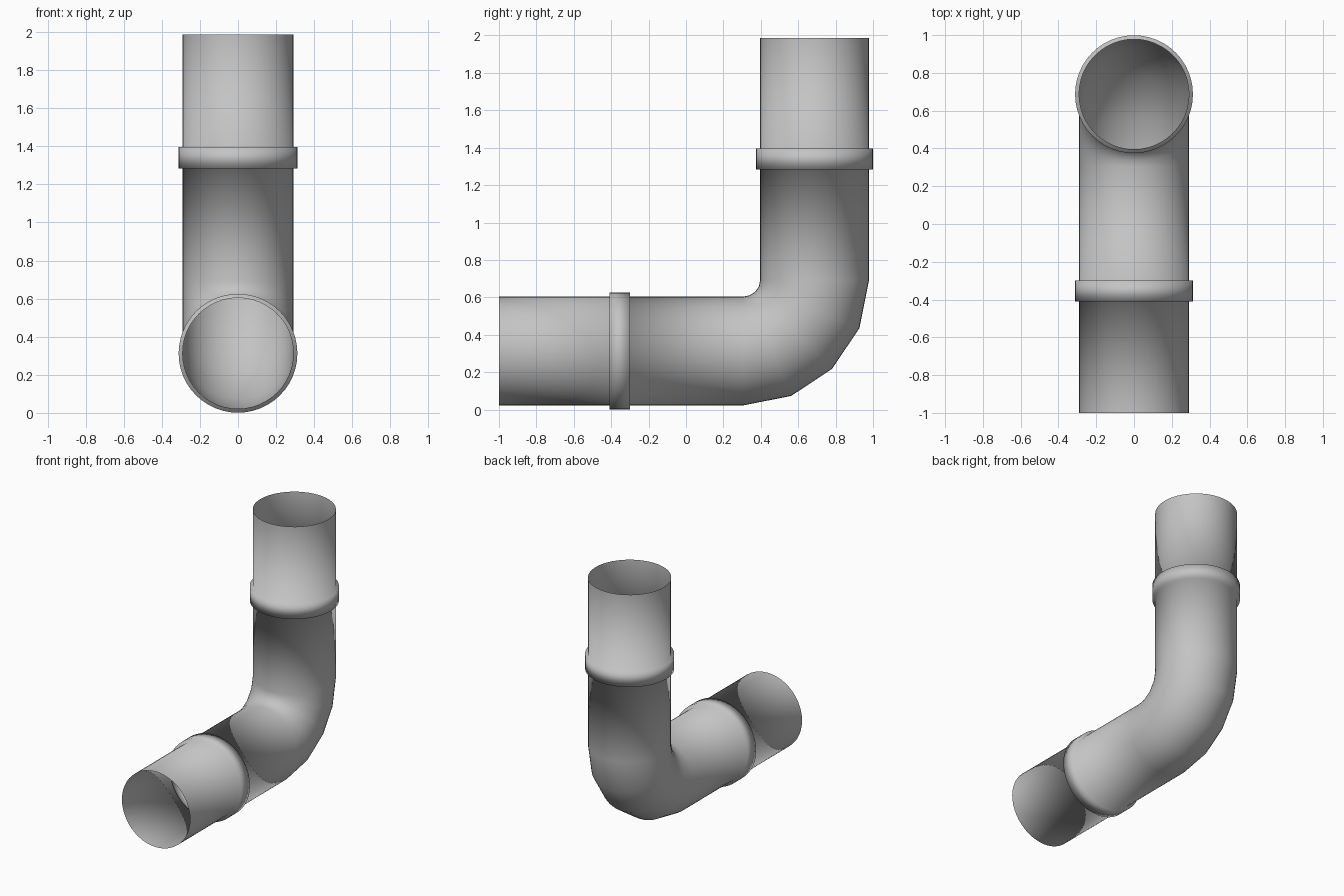
import bpy
import bmesh
from math import sin, cos, pi
from mathutils import Vector

old = bpy.data.objects.get("Cube")
if old:
    bpy.data.objects.remove(old, do_unlink=True)

SIDES = 48
PIPE_R, COLLAR_R = 0.291, 0.312
AXIS_Z, AXIS_Y = 0.313, 0.687      # centre lines of the two straight runs
BEND_Y, BEND_Z = 0.305, 0.69       # centre of the elbow
BEND_STEPS = 4

grey = bpy.data.materials.new("pipe grey")
grey.use_nodes = True
colour = (0.55, 0.55, 0.55, 1)
grey.diffuse_color = colour
grey.node_tree.nodes["Principled BSDF"].inputs["Base Color"].default_value = colour


def collar(start, end):
    """Stations of a raised collar: position along the run and radius."""
    return [(start, PIPE_R), (start, COLLAR_R), (end, COLLAR_R), (end, PIPE_R)]


# Stations along the pipe: y, z, turn angle, radius
stations = [(y, AXIS_Z, 0, r) for y, r in [(-1, PIPE_R)] + collar(-0.41, -0.30)]
for i in range(BEND_STEPS + 1):
    a = i / BEND_STEPS * pi / 2
    stations.append((BEND_Y + (AXIS_Y - BEND_Y) * sin(a),
                     BEND_Z - (BEND_Z - AXIS_Z) * cos(a), a, PIPE_R))
stations += [(AXIS_Y, z, pi / 2, r) for z, r in collar(1.283, 1.396) + [(1.986, PIPE_R)]]

# Open-ended skin joining one ring per station
bm = bmesh.new()
rings = []
for y, z, a, r in stations:
    up = Vector((0, -sin(a), cos(a)))
    side = Vector((1, 0, 0))
    centre = Vector((0, y, z))
    turns = [2 * pi * k / SIDES for k in range(SIDES)]
    rings.append([bm.verts.new(centre + side * r * cos(t) + up * r * sin(t)) for t in turns])
for lower, upper in zip(rings, rings[1:]):
    for k in range(SIDES):
        n = (k + 1) % SIDES
        face = bm.faces.new((lower[k], upper[k], upper[n], lower[n]))
        face.smooth = True
bm.normal_update()
# Make sure the skin faces outwards
first = bm.faces[:][0]
middle = first.calc_center_median()
if first.normal.dot(middle - Vector((0, middle.y, AXIS_Z))) < 0:
    bmesh.ops.reverse_faces(bm, faces=bm.faces[:])

mesh = bpy.data.meshes.new("elbow_pipe")
bm.to_mesh(mesh)
bm.free()
mesh.materials.append(grey)
pipe = bpy.data.objects.new("elbow_pipe", mesh)
bpy.context.collection.objects.link(pipe)
